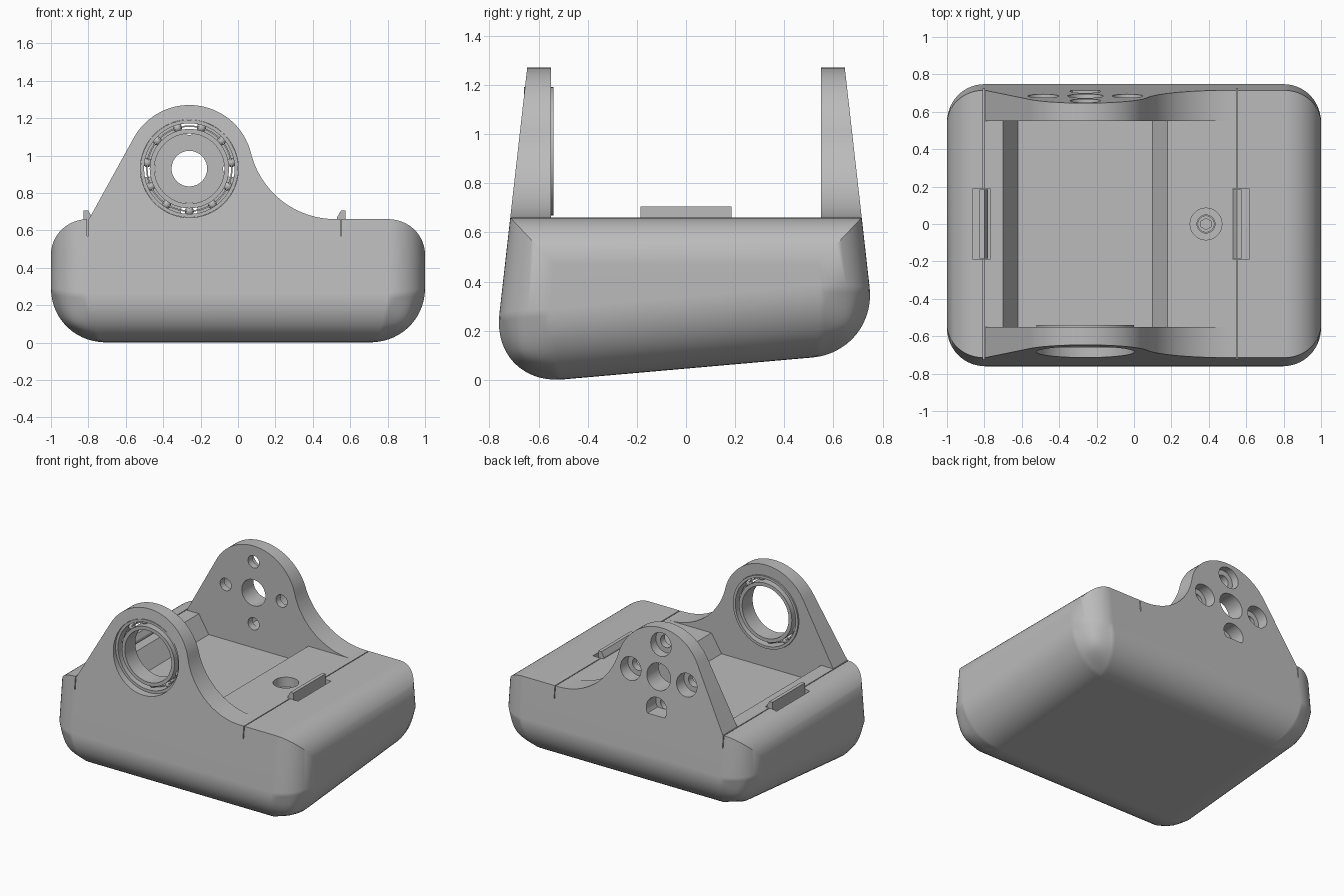
import bpy, bmesh
from math import sin, cos, pi, radians
from mathutils import Matrix

if "Cube" in bpy.data.objects:
    bpy.data.objects.remove(bpy.data.objects["Cube"], do_unlink=True)

grey = bpy.data.materials.new("plain_grey")
grey.use_nodes = True
COL = (0.5, 0.5, 0.5, 1)
grey.diffuse_color = COL
grey.node_tree.nodes["Principled BSDF"].inputs["Base Color"].default_value = COL

TOP, INNER = 0.66, 0.55          # deck height, inner face of the ears
PX, PZ, EAR_R = -0.26, 0.93, 0.34  # pivot axis and ear radius


def side_y(z):
    """Sloped front/back wall: distance from the centre plane at height z."""
    return 0.715 + (TOP - z) * 0.113


def finish(name, bm):
    bmesh.ops.recalc_face_normals(bm, faces=bm.faces)
    me = bpy.data.meshes.new(name)
    bm.to_mesh(me)
    bm.free()
    me.materials.append(grey)
    ob = bpy.data.objects.new(name, me)
    bpy.context.collection.objects.link(ob)
    return ob


def prism(name, pts, y0, y1):
    """Extrude an x-z outline between two y limits (numbers or functions of z)."""
    bm = bmesh.new()
    ends = []
    for y in (y0, y1):
        ends.append([bm.verts.new((x, y(z) if callable(y) else y, z)) for x, z in pts])
        bm.faces.new(ends[-1])
    a, b = ends
    for i in range(len(pts)):
        bm.faces.new((a[i - 1], a[i], b[i], b[i - 1]))
    return finish(name, bm)


def box(name, x0, x1, y, z0, z1):
    return prism(name, [(x0, z0), (x1, z0), (x1, z1), (x0, z1)], -y, y)


def circle(cx, cz, r, a0, a1, n):
    angles = [radians(a0 + (a1 - a0) * i / n) for i in range(n + 1)]
    return [(cx + r * cos(a), cz + r * sin(a)) for a in angles]


def rod(name, r, y0, y1, cx=PX, cz=PZ, n=64):
    """Cylinder along y."""
    return prism(name, circle(cx, cz, r, 0, 360, n)[:-1], y0, y1)


def peg(name, r, x, z0, z1, n=32):
    """Cylinder along z."""
    bm = bmesh.new()
    bmesh.ops.create_cone(bm, cap_ends=True, segments=n, radius1=r, radius2=r, depth=z1 - z0,
                          matrix=Matrix.Translation((x, 0, (z0 + z1) / 2)))
    return finish(name, bm)


def apply(ob, mod):
    bpy.context.view_layer.objects.active = ob
    bpy.ops.object.modifier_apply(modifier=mod.name)


def cut(ob, cutter):
    mod = ob.modifiers.new("cut", 'BOOLEAN')
    mod.solver = 'EXACT'
    mod.object = cutter
    apply(ob, mod)
    bpy.data.objects.remove(cutter, do_unlink=True)
    return ob


def smooth(ob):
    bpy.ops.object.select_all(action='DESELECT')
    ob.select_set(True)
    bpy.context.view_layer.objects.active = ob
    bpy.ops.object.shade_smooth_by_angle(angle=radians(30))


# Body: tapered block with a sloping underside and individually rounded edges
bm = bmesh.new()
bmesh.ops.create_cube(bm, size=2)
for v in bm.verts:
    s = 1 if v.co.y > 0 else -1
    z = TOP
    if v.co.z < 0:
        z = 0.114 if s > 0 else -0.024
    v.co.y, v.co.z = s * side_y(z), z
weight = bm.edges.layers.float.new("bevel_weight_edge")
for e in bm.edges:
    a, b = (v.co for v in e.verts)
    along_x = abs(a.x - b.x) > 1
    along_y = abs(a.y - b.y) > 1
    if max(a.z, b.z) < 0.3:
        e[weight] = 0.9 if along_x and a.y > 0 else 1
    elif along_y:
        e[weight] = 0.655
    elif not along_x:
        e[weight] = 0.69
body = finish("body", bm)
bev = body.modifiers.new("round", 'BEVEL')
bev.limit_method = 'WEIGHT'
bev.width = 0.29
bev.segments = 14
apply(body, bev)

# Recess between the ears, seams, latch pockets and screw hole
FLOOR = 0.53
cut(body, prism("recess", [(-0.62, FLOOR), (0.10, FLOOR), (0.18, TOP), (0.18, 0.8),
                           (-0.70, 0.8), (-0.70, TOP)], -INNER, INNER))
for x in (-0.803, 0.55):
    cut(body, box("seam", x - 0.003, x + 0.003, 1, 0.57, 0.8))
for x0, x1 in ((-0.86, -0.77), (0.53, 0.615)):
    cut(body, box("pocket", x0, x1, 0.19, 0.56, 0.8))
SCREW_X = 0.385
cut(body, peg("counterbore", 0.085, SCREW_X, 0.59, 0.8))
cut(body, peg("screw_bore", 0.048, SCREW_X, 0.5, 0.7))
smooth(body)
wn = body.modifiers.new("flat_normals", 'WEIGHTED_NORMAL')
wn.keep_sharp = True

# Screw with hex socket
screw = peg("screw", 0.045, SCREW_X, 0.5, 0.58)
cut(screw, peg("socket", 0.03, SCREW_X, 0.55, 0.7, 6))
smooth(screw)

# Latches standing in the pockets
prism("left_latch", [(0.53, 0.56), (0.575, 0.56), (0.575, 0.705), (0.55, 0.705), (0.53, 0.67)],
      -0.185, 0.185)
prism("right_latch", [(-0.825, 0.56), (-0.78, 0.56), (-0.78, 0.67), (-0.80, 0.705),
                      (-0.825, 0.705)], -0.185, 0.185)

# Ears: straight flank, round head and concave flank
outline = ([(-0.797, TOP)] + circle(PX, PZ, EAR_R, 151.4, 14, 40)
           + circle(0.52, 1.124, 0.464, 194, 270, 24)[1:])
front_ear = prism("front_ear", outline, lambda z: -side_y(z), -INNER)
back_ear = prism("back_ear", outline, INNER, side_y)

cut(front_ear, rod("bearing_seat", 0.262, -1, -0.4))
cut(back_ear, rod("centre_hole", 0.095, 0.4, 1))
for k in range(4):
    hx, hz = PX + 0.225 * cos(k * pi / 2), PZ + 0.225 * sin(k * pi / 2)
    cut(back_ear, rod("bolt_hole", 0.045, 0.4, 1, hx, hz, 32))
    cut(back_ear, rod("bolt_sink", 0.082, 0.6, 1, hx, hz, 32))
smooth(front_ear)
smooth(back_ear)

# Ball bearing: two races, a cage and the balls
for name, r_out, r_in, y0, y1 in (("outer_race", 0.261, 0.242, -0.66, -0.54),
                                  ("inner_race", 0.212, 0.187, -0.66, -0.54),
                                  ("ball_cage", 0.231, 0.223, -0.62, -0.58)):
    smooth(cut(rod(name, r_out, y0, y1), rod("bore", r_in, -1, -0.4)))
bm = bmesh.new()
for k in range(11):
    a = -pi / 2 + k * 2 * pi / 11
    spot = Matrix.Translation((PX + 0.227 * cos(a), -0.6, PZ + 0.227 * sin(a)))
    bmesh.ops.create_uvsphere(bm, u_segments=16, v_segments=10, radius=0.024, matrix=spot)
smooth(finish("bearing_balls", bm))
